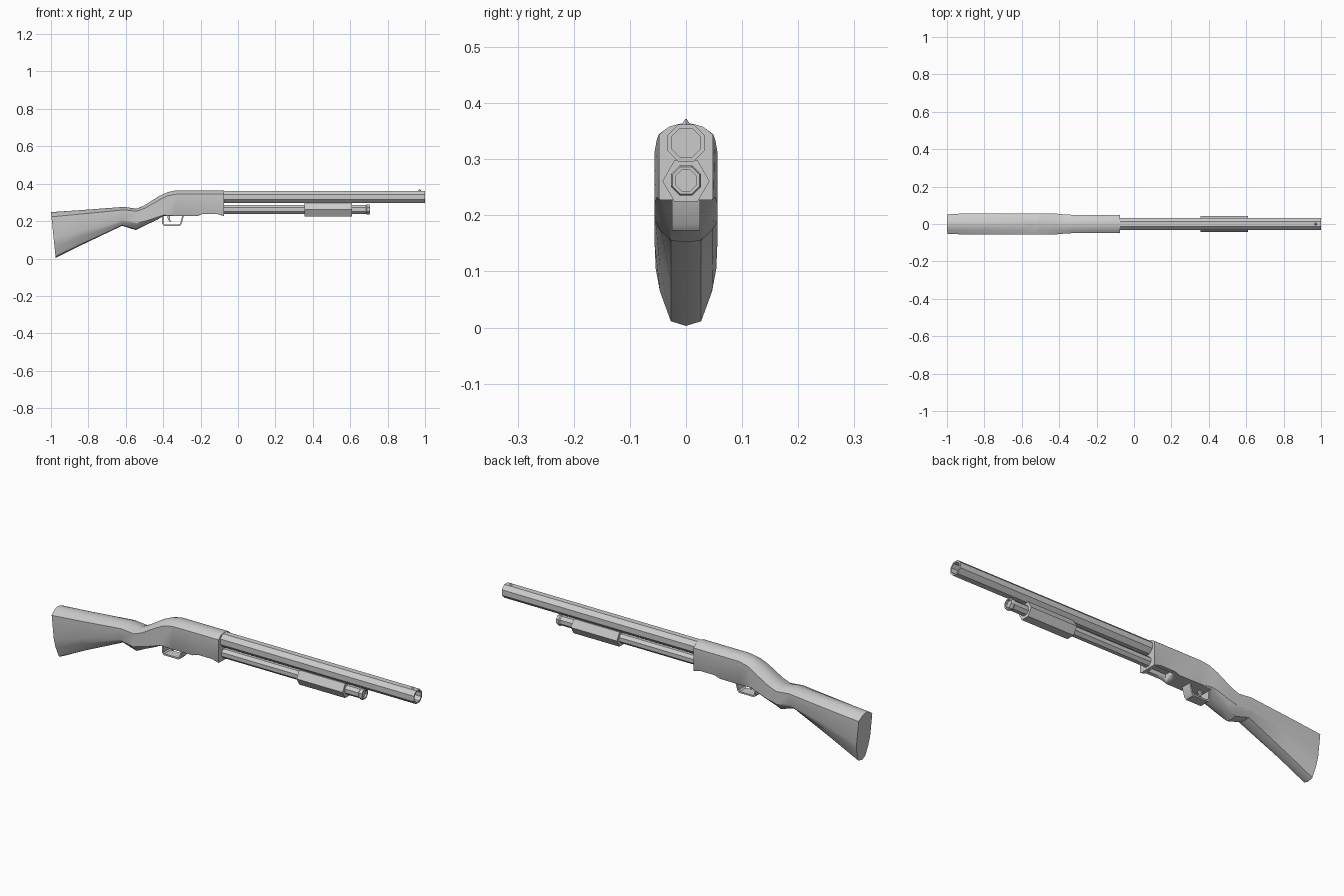
import bpy
import bmesh
from math import sin, cos, pi, radians
from mathutils import Vector

cube = bpy.data.objects.get("Cube")
if cube:
    bpy.data.objects.remove(cube, do_unlink=True)

grey = bpy.data.materials.new("light grey")
grey.use_nodes = True
COLOUR = (0.6, 0.6, 0.6, 1)
grey.diffuse_color = COLOUR
grey.node_tree.nodes["Principled BSDF"].inputs["Base Color"].default_value = COLOUR


def finish(name, bm, angle=30):
    bmesh.ops.recalc_face_normals(bm, faces=bm.faces)
    mesh = bpy.data.meshes.new(name)
    bm.to_mesh(mesh)
    bm.free()
    mesh.materials.append(grey)
    obj = bpy.data.objects.new(name, mesh)
    bpy.context.collection.objects.link(obj)
    bpy.ops.object.select_all(action='DESELECT')
    obj.select_set(True)
    bpy.context.view_layer.objects.active = obj
    bpy.ops.object.shade_smooth_by_angle(angle=radians(angle))
    return obj


def loft(name, rings):
    """Skin a list of equal-sized point rings and cap both ends."""
    bm = bmesh.new()
    loops = [[bm.verts.new(p) for p in ring] for ring in rings]
    for a, b in zip(loops, loops[1:]):
        for i in range(len(a)):
            j = (i + 1) % len(a)
            bm.faces.new((a[i], a[j], b[j], b[i]))
    bm.faces.new(loops[0])
    bm.faces.new(loops[-1])
    return finish(name, bm)


def tube(name, z, steps, sides=8, turn=0.5):
    """Many-sided tube along x from (x, radius) steps."""
    angles = [2 * pi * (i + turn) / sides for i in range(sides)]
    return loft(name, [[Vector((x, r * cos(a), z + r * sin(a))) for a in angles]
                       for x, r in steps])


def plate(name, outline, half_width):
    """Side profile (x, z) given thickness across y."""
    return loft(name, [[Vector((x, y, z)) for x, z in outline]
                       for y in (-half_width, half_width)])


def section(xt, xb, zt, zs, zl, zb, w, wb):
    """Body cross-section: crown, shoulder, flank, belly; x leans from top to bottom."""
    half = [(0.012, zt - 0.001), (0.03, zt - (zt - zs) * 0.3), (w, zs), (w, zl),
            (w - 0.28 * (w - wb), zl + (zb - zl) * 0.4), (wb, zb + (zl - zb) * 0.08)]
    outline = [(0, zt)] + half + [(0, zb)] + [(-y, z) for y, z in reversed(half)]
    return [Vector((xt + (xb - xt) * (zt - z) / (zt - zb), y, z)) for y, z in outline]


# Stock, grip and receiver in one body
body = loft("stock_and_receiver", [section(*s) for s in (
    (-1.0, -0.975, 0.248, 0.223, 0.105, 0.003, 0.054, 0.027),
    (-0.85, -0.83, 0.258, 0.237, 0.15, 0.075, 0.056, 0.027),
    (-0.61, -0.62, 0.276, 0.26, 0.205, 0.175, 0.056, 0.027),
    (-0.54, -0.545, 0.266, 0.253, 0.19, 0.152, 0.056, 0.027),
    (-0.5, -0.495, 0.285, 0.268, 0.2, 0.178, 0.056, 0.03),
    (-0.42, -0.43, 0.335, 0.313, 0.222, 0.208, 0.056, 0.035),
    (-0.375, -0.4, 0.355, 0.335, 0.232, 0.227, 0.052, 0.045),
    (-0.33, -0.33, 0.364, 0.344, 0.23, 0.227, 0.049, 0.047),
    (-0.22, -0.22, 0.364, 0.344, 0.23, 0.227, 0.048, 0.046),
    (-0.19, -0.19, 0.364, 0.344, 0.24, 0.237, 0.048, 0.046),
    (-0.11, -0.11, 0.364, 0.344, 0.24, 0.237, 0.048, 0.046),
    (-0.075, -0.075, 0.364, 0.344, 0.23, 0.227, 0.048, 0.046))])

# Loading port cut into the underside
cutter = plate("port_cutter", [(-0.2, 0.2), (-0.1, 0.2), (-0.1, 0.258), (-0.2, 0.258)], 0.027)
cutter.hide_render = True
cutter.hide_viewport = True
cut = body.modifiers.new("loading port", 'BOOLEAN')
cut.operation = 'DIFFERENCE'
cut.solver = 'EXACT'
cut.object = cutter

# Barrel with open bore, magazine tube and its cap
tube("barrel", 0.329, [(-0.1, 0.036), (1, 0.036), (1, 0.028), (0.85, 0.028)])
tube("magazine_tube", 0.262, [(-0.1, 0.025), (0.695, 0.025)])
tube("magazine_cap", 0.262, [(0.685, 0.025), (0.69, 0.029), (0.7, 0.029),
                             (0.705, 0.026), (0.705, 0.02), (0.695, 0.02)])

# Six-sided sliding grip
tube("sliding_grip", 0.261, [(0.355, 0.042), (0.61, 0.042)], sides=6, turn=0)

# Trigger guard strap and trigger
outer = [(-0.405, 0.235), (-0.405, 0.184), (-0.395, 0.173), (-0.312, 0.173),
         (-0.302, 0.184), (-0.288, 0.235)]
inner = [(-0.397, 0.235), (-0.397, 0.187), (-0.391, 0.181), (-0.317, 0.181),
         (-0.309, 0.187), (-0.297, 0.235)]
plate("trigger_guard", outer + inner[::-1], 0.025)
plate("trigger", [(-0.378, 0.235), (-0.375, 0.21), (-0.364, 0.194), (-0.359, 0.196),
                  (-0.365, 0.213), (-0.362, 0.235)], 0.006)

# Bead sight
bm = bmesh.new()
bmesh.ops.create_cone(bm, cap_ends=True, segments=4, radius1=0.009, radius2=0.001, depth=0.012)
bmesh.ops.translate(bm, verts=bm.verts, vec=(0.972, 0, 0.366))
finish("bead_sight", bm)
